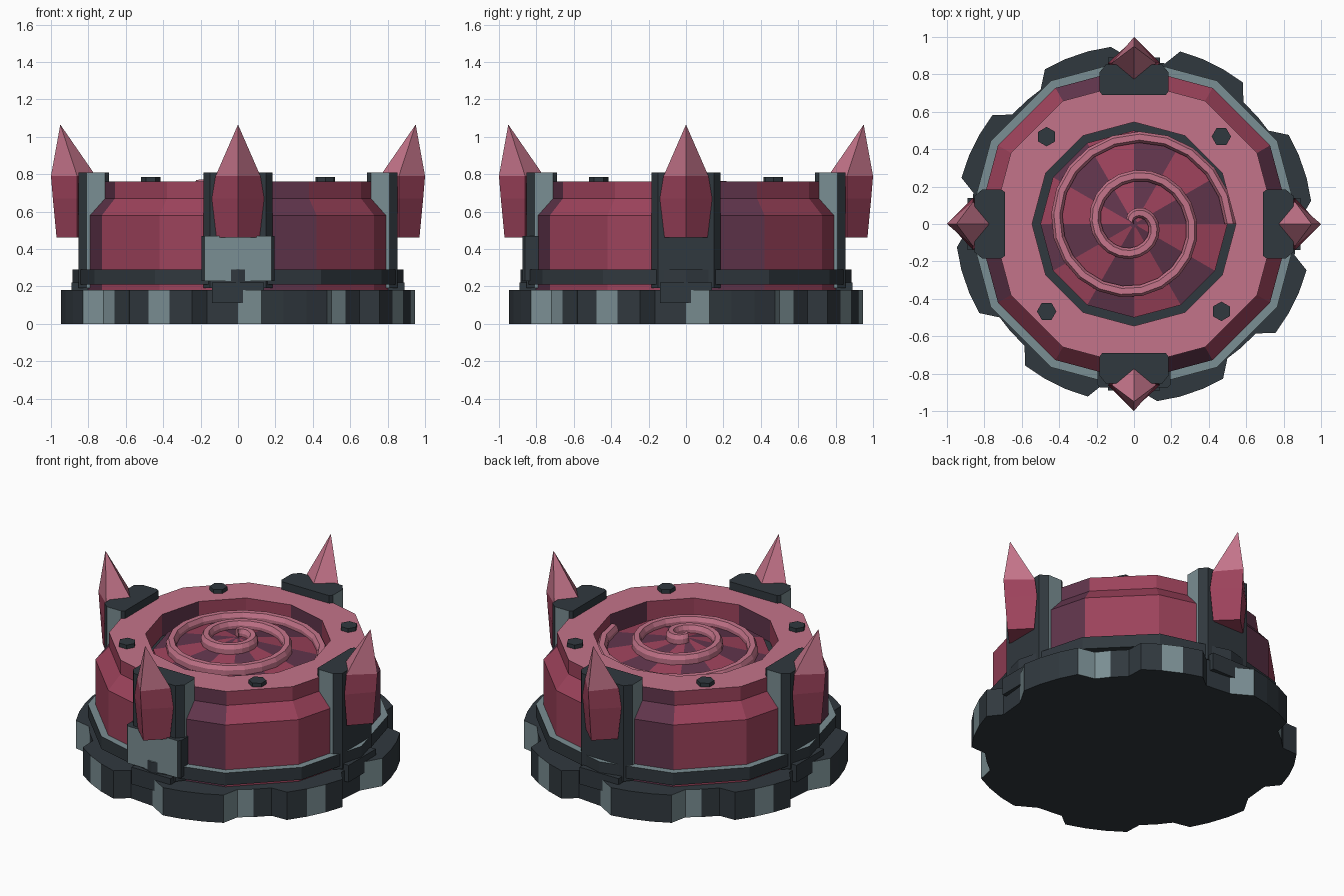
import bpy, bmesh, math
from math import sin, cos, radians, pi
from mathutils import Matrix

if "Cube" in bpy.data.objects:
    bpy.data.objects.remove(bpy.data.objects["Cube"])


def srgb(r, g, b):
    lin = lambda c: ((c / 255 + 0.055) / 1.055) ** 2.4 if c > 10 else c / 3295
    return (lin(r), lin(g), lin(b), 1)


def material(name, *rgb):
    m = bpy.data.materials.new(name)
    m.diffuse_color = srgb(*rgb)
    m.use_nodes = True
    m.node_tree.nodes["Principled BSDF"].inputs["Base Color"].default_value = m.diffuse_color
    return m


MATS = [material("dark slate", 48, 56, 62), material("light grey", 122, 142, 147),
        material("pink", 196, 116, 138), material("red", 156, 66, 91),
        material("plum", 97, 53, 76)]
DARK, GREY, PINK, RED, PLUM = range(5)


def finish(name, bm, rule):
    """Turn a bmesh into an object; rule(face) gives the material index."""
    bmesh.ops.remove_doubles(bm, verts=bm.verts, dist=1e-5)
    bmesh.ops.recalc_face_normals(bm, faces=bm.faces)
    bm.normal_update()
    for f in bm.faces:
        f.material_index = rule(f)
    me = bpy.data.meshes.new(name)
    bm.to_mesh(me)
    bm.free()
    for m in MATS:
        me.materials.append(m)
    ob = bpy.data.objects.new(name, me)
    bpy.context.collection.objects.link(ob)
    return ob


def loft(bm, rings, closed=True, caps=True):
    """Join rings of points with quads and cap the ends."""
    vs = [[bm.verts.new(p) for p in r] for r in rings]
    n = len(vs[0])
    for a, b in zip(vs, vs[1:]):
        for i in range(n):
            j = (i + 1) % n
            bm.faces.new((a[i], a[j], b[j], b[i]))
    if caps:
        bm.faces.new(vs[0])
        bm.faces.new(vs[-1])


def prism(bm, pts, z0, z1):
    loft(bm, [[(x, y, z) for x, y in pts] for z in (z0, z1)])


def lathe(bm, profile, n=12):
    """Revolve an (r, z) profile with n sides."""
    cols = [[(r * cos(2 * pi * i / n), r * sin(2 * pi * i / n), z) for i in range(n)]
            for r, z in profile]
    loft(bm, cols, caps=True)


def sector(f):
    c = f.calc_center_median()
    return int(math.degrees(math.atan2(c.y, c.x)) % 360 // 30)


def turn(ob, k):
    ob.data.transform(Matrix.Rotation(k * pi / 2, 4, 'Z'))


# toothed base: one quarter holds two teeth, repeated four times
RO, RI = 0.955, 0.875
QUARTER = [(0, RI), (7.5, RO), (14.8, RO), (22.6, RO), (29.9, RO), (34.8, RI), (41, RI),
           (48, RI), (52.5, RO), (60, RO), (67.5, RO), (75, RO), (79, RI)]
LIGHT = (3.7, 32.3, 37.9, 63.7)      # middle angles of the light facets
outline = [(r * cos(radians(a + 90 * k)), r * sin(radians(a + 90 * k)))
           for k in range(4) for a, r in QUARTER]


def base_rule(f):
    c = f.calc_center_median()
    a = math.degrees(math.atan2(c.y, c.x)) % 90
    side = abs(f.normal.z) < 0.5
    return GREY if side and any(abs(a - t) < 1 for t in LIGHT) else DARK


bm = bmesh.new()
prism(bm, outline, 0, 0.18)
finish("toothed_base", bm, base_rule)

# flange with light top
bm = bmesh.new()
lathe(bm, [(0.885, 0.21), (0.885, 0.29)])
finish("flange", bm, lambda f: GREY if f.normal.z > 0.5 else DARK)


# twelve-sided drum with a recessed top
def drum_rule(f):
    c = f.calc_center_median()
    if f.normal.z > 0.9:
        return PINK if c.z > 0.7 else DARK
    inner = math.hypot(c.x, c.y) < 0.6
    return PLUM if sector(f) % 3 == (2 if inner else 0) else RED


bm = bmesh.new()
lathe(bm, [(0.545, 0.62), (0.545, 0.76), (0.76, 0.76), (0.76, 0.67), (0.84, 0.58), (0.84, 0.18)])
finish("drum", bm, drum_rule)

# conical floor in alternating sectors
bm = bmesh.new()
lathe(bm, [(0.50, 0.615), (0.50, 0.66), (0.02, 0.756)])
finish("sector_floor", bm, lambda f: PLUM if sector(f) % 2 == 0 else RED)

# raised spiral rib winding in to the centre
bm = bmesh.new()
rings = []
STEPS, TURNS = 50, 2.4
for i in range(STEPS + 1):
    t = TURNS * i / STEPS
    r, a = 0.515 - 0.206 * t, 2 * pi * t
    z = 0.76 - 0.2 * r
    rings.append([((r + d) * cos(a), (r + d) * sin(a), z + h)
                  for d, h in ((-0.03, -0.02), (-0.03, 0.025), (-0.016, 0.05),
                               (0.016, 0.05), (0.03, 0.025), (0.03, -0.02))])
loft(bm, rings)
finish("spiral_rib", bm, lambda f: PINK)

# four posts, feet, horns and bolts
for k in range(4):
    bm = bmesh.new()
    prism(bm, [(0.69, -0.17), (0.71, -0.185), (0.81, -0.185), (0.853, -0.15),
               (0.853, 0.15), (0.81, 0.185), (0.71, 0.185), (0.69, 0.17)], 0.19, 0.81)
    turn(finish("post", bm, lambda f: GREY if abs(f.normal.y) > 0.9 else DARK), k)

    bm = bmesh.new()
    prism(bm, [(0.70, -0.14), (0.89, -0.14), (0.89, 0.14), (0.70, 0.14)], 0.11, 0.22)
    turn(finish("post_foot", bm, lambda f: DARK), k)

    # horn: diamond section rising to a point
    bm = bmesh.new()
    loft(bm, [[(o, 0, z), (0.86, w, z), (i, 0, z), (0.86, -w, z)] for z, o, w, i in
              ((0.46, 0.97, 0.115, 0.80), (0.67, 0.99, 0.14, 0.78), (0.79, 1.0, 0.12, 0.76))]
         + [[(0.95, 0, 1.065)] * 4], caps=False)
    bmesh.ops.remove_doubles(bm, verts=bm.verts, dist=1e-5)
    bmesh.ops.holes_fill(bm, edges=[e for e in bm.edges if e.is_boundary])
    turn(finish("horn", bm, lambda f: PINK if f.calc_center_median().z > 0.8 else RED), k)

    # hexagonal bolt
    bm = bmesh.new()
    prism(bm, [(0.467 + 0.052 * cos(pi * j / 3), 0.467 + 0.052 * sin(pi * j / 3))
               for j in range(6)], 0.74, 0.785)
    turn(finish("bolt", bm, lambda f: DARK), k)

# light plate on the front post only
bm = bmesh.new()
prism(bm, [(-0.195, -0.78), (-0.195, -0.86), (-0.18, -0.875), (0.18, -0.875),
           (0.195, -0.86), (0.195, -0.78)], 0.23, 0.47)
finish("front_plate", bm, lambda f: GREY if f.normal.y < -0.9 else DARK)
